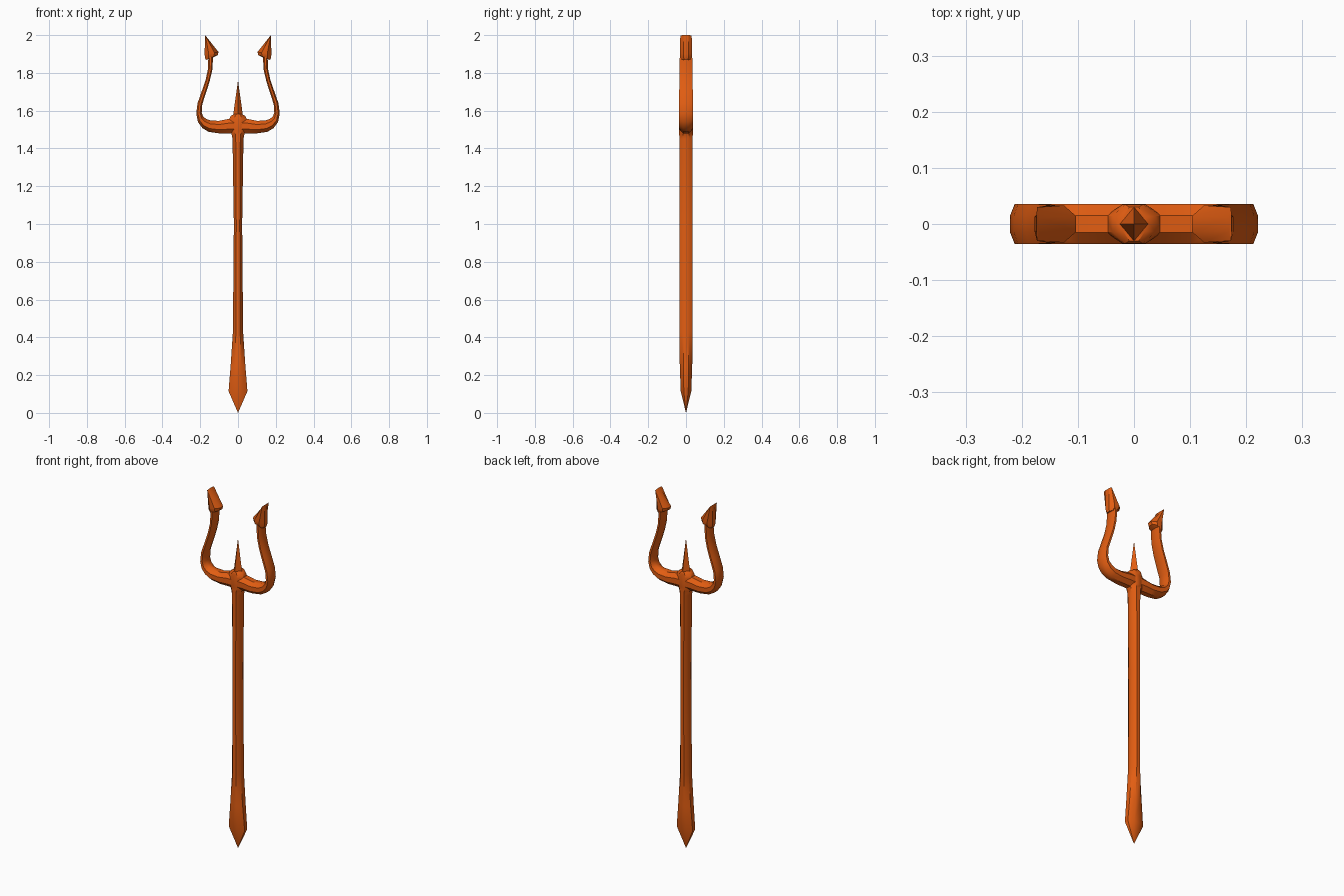
import bpy, bmesh, math
from mathutils import Vector

if "Cube" in bpy.data.objects:
    bpy.data.objects.remove(bpy.data.objects["Cube"])

orange = bpy.data.materials.new("burnt orange")
orange.diffuse_color = (0.76, 0.11, 0.006, 1)
orange.use_nodes = True
orange.node_tree.nodes["Principled BSDF"].inputs["Base Color"].default_value = orange.diffuse_color


def loft(name, rings, sides=8, turn=0.5, angle=40, mirror=False):
    """Skin rings given as (x1, z1, x2, z2, half depth): two silhouette points each."""
    bm = bmesh.new()
    k = 1 / math.cos(math.pi / sides) if turn else 1
    loops = []
    for x1, z1, x2, z2, d in rings:
        a, b = Vector((x1, 0, z1)), Vector((x2, 0, z2))
        mid, half = (a + b) / 2, (b - a) / 2
        loop = []
        for i in range(sides):
            t = 2 * math.pi * (i + turn) / sides
            p = mid + half * math.cos(t) * k
            p.y = d * math.sin(t) * k
            loop.append(bm.verts.new(p))
        loops.append(loop)
    for l0, l1 in zip(loops, loops[1:]):
        for i in range(sides):
            j = (i + 1) % sides
            bm.faces.new((l0[i], l0[j], l1[j], l1[i]))
    bm.faces.new(loops[0])
    bm.faces.new(loops[-1])
    bmesh.ops.remove_doubles(bm, verts=bm.verts, dist=0.0003)
    bmesh.ops.recalc_face_normals(bm, faces=bm.faces)
    me = bpy.data.meshes.new(name)
    bm.to_mesh(me)
    bm.free()
    me.materials.append(orange)
    ob = bpy.data.objects.new(name, me)
    bpy.context.collection.objects.link(ob)
    if mirror:
        ob.modifiers.new("mirror", 'MIRROR')
    bpy.ops.object.select_all(action='DESELECT')
    ob.select_set(True)
    bpy.context.view_layer.objects.active = ob
    bpy.ops.object.shade_smooth_by_angle(angle=math.radians(angle))
    return ob


# Shaft with pointed, flared foot; (height, half width, half depth)
shaft = [(0, 0, 0), (0.115, 0.05, 0.028), (0.25, 0.039, 0.033), (0.43, 0.027, 0.035),
         (1.0, 0.022, 0.035), (1.45, 0.029, 0.035), (1.475, 0.034, 0.036),
         (1.495, 0.045, 0.036), (1.55, 0.05, 0.035), (1.572, 0.038, 0.035), (1.582, 0.02, 0.03)]
loft("shaft", [(-w, z, w, z, d) for z, w, d in shaft])

# Middle spike
loft("middle_spike", [(-0.028, 1.56, 0.028, 1.56, 0.034), (0, 1.76, 0, 1.76, 0)],
     sides=4, turn=0, angle=30)

# Curved side prongs
loft("side_prongs", [
    (0.0, 1.478, 0.0, 1.56, 0.035),
    (0.05, 1.48, 0.05, 1.556, 0.036),
    (0.10, 1.48, 0.10, 1.546, 0.036),
    (0.155, 1.488, 0.145, 1.548, 0.036),
    (0.188, 1.507, 0.168, 1.556, 0.036),
    (0.212, 1.54, 0.184, 1.568, 0.036),
    (0.221, 1.585, 0.192, 1.588, 0.036),
    (0.214, 1.64, 0.189, 1.634, 0.036),
    (0.193, 1.70, 0.171, 1.69, 0.036),
    (0.172, 1.76, 0.151, 1.752, 0.035),
    (0.159, 1.82, 0.136, 1.816, 0.034),
    (0.157, 1.885, 0.132, 1.885, 0.033)], mirror=True)

# Barbed wedge tips
loft("barb_tips", [
    (0.170, 1.868, 0.132, 1.882, 0.024),
    (0.175, 1.882, 0.108, 1.893, 0.031),
    (0.177, 1.90, 0.103, 1.91, 0.033),
    (0.174, 2.0, 0.170, 1.995, 0.030)], angle=30, mirror=True)
